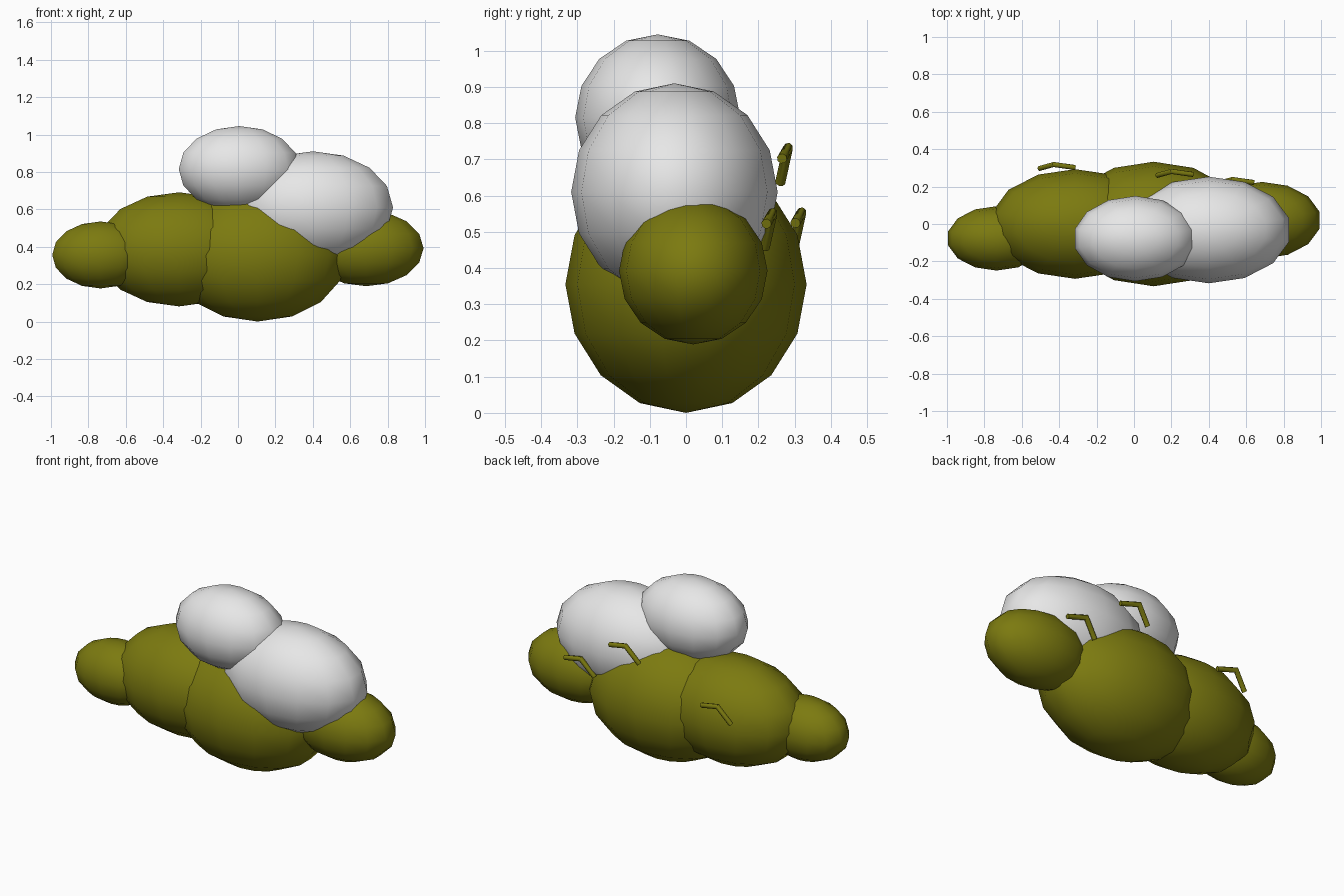
import bpy, bmesh
from mathutils import Vector, Matrix

if "Cube" in bpy.data.objects:
    bpy.data.objects.remove(bpy.data.objects["Cube"])


def material(name, rgb):
    m = bpy.data.materials.new(name)
    m.diffuse_color = (*rgb, 1.0)
    m.use_nodes = True
    m.node_tree.nodes["Principled BSDF"].inputs["Base Color"].default_value = m.diffuse_color
    return m


olive = material("olive_green", (0.20, 0.195, 0.005))
white = material("soft_white", (0.80, 0.80, 0.80))


def finish(name, bm, mat, angle):
    mesh = bpy.data.meshes.new(name)
    bm.to_mesh(mesh)
    bm.free()
    mesh.materials.append(mat)
    ob = bpy.data.objects.new(name, mesh)
    bpy.context.collection.objects.link(ob)
    bpy.ops.object.select_all(action='DESELECT')
    ob.select_set(True)
    bpy.context.view_layer.objects.active = ob
    bpy.ops.object.shade_smooth_by_angle(angle=angle)
    return ob


def puff(name, centre, radii, mat):
    """Stretched low-poly ball."""
    bm = bmesh.new()
    bmesh.ops.create_uvsphere(bm, u_segments=14, v_segments=8, radius=1.0)
    bmesh.ops.transform(bm, verts=bm.verts,
                        matrix=Matrix.Translation(centre) @ Matrix.Diagonal((*radii, 1.0)))
    finish(name, bm, mat, 1.2)


def twig(name, bend):
    """Bent round rod: a level arm and a drooping arm, joined by a mitre."""
    b = Vector(bend)
    points = [b + Vector((0.115, -0.016, -0.028)), b, b + Vector((-0.075, -0.021, -0.095))]
    d1 = (points[1] - points[0]).normalized()
    d2 = (points[2] - points[1]).normalized()
    normal = d1.cross(d2).normalized()
    bm = bmesh.new()
    rings = []
    for p, d, stretch in zip(points, (d1, (d1 + d2).normalized(), d2),
                             (1.0, 1.0 / d1.dot((d1 + d2).normalized()), 1.0)):
        side = d.cross(normal).normalized() * stretch
        circle = bmesh.ops.create_circle(bm, segments=8, radius=0.014)["verts"]
        for v in circle:
            v.co = p + side * v.co.x + normal * v.co.y
        rings.append(circle)
    for r0, r1 in zip(rings, rings[1:]):
        for i in range(8):
            j = (i + 1) % 8
            bm.faces.new((r0[i], r0[j], r1[j], r1[i]))
    bm.faces.new(rings[0])
    bm.faces.new(rings[-1])
    bmesh.ops.recalc_face_normals(bm, faces=bm.faces)
    finish(name, bm, olive, 0.9)


# Green foliage mounds
puff("left_end_mound", (-0.735, -0.077, 0.356), (0.265, 0.172, 0.179), olive)
puff("left_mound", (-0.315, 0.0, 0.386), (0.455, 0.293, 0.305), olive)
puff("centre_mound", (0.105, 0.0, 0.355), (0.490, 0.333, 0.355), olive)
puff("right_end_mound", (0.685, 0.020, 0.392), (0.315, 0.205, 0.203), olive)

# White blossom mounds
puff("right_blossom", (0.400, -0.032, 0.610), (0.440, 0.285, 0.300), white)
puff("top_blossom", (0.007, -0.078, 0.815), (0.332, 0.228, 0.230), white)

# Bent twigs on the back
twig("left_twig", (-0.43, 0.318, 0.552))
twig("middle_twig", (0.20, 0.281, 0.730))
twig("right_twig", (0.525, 0.238, 0.550))
